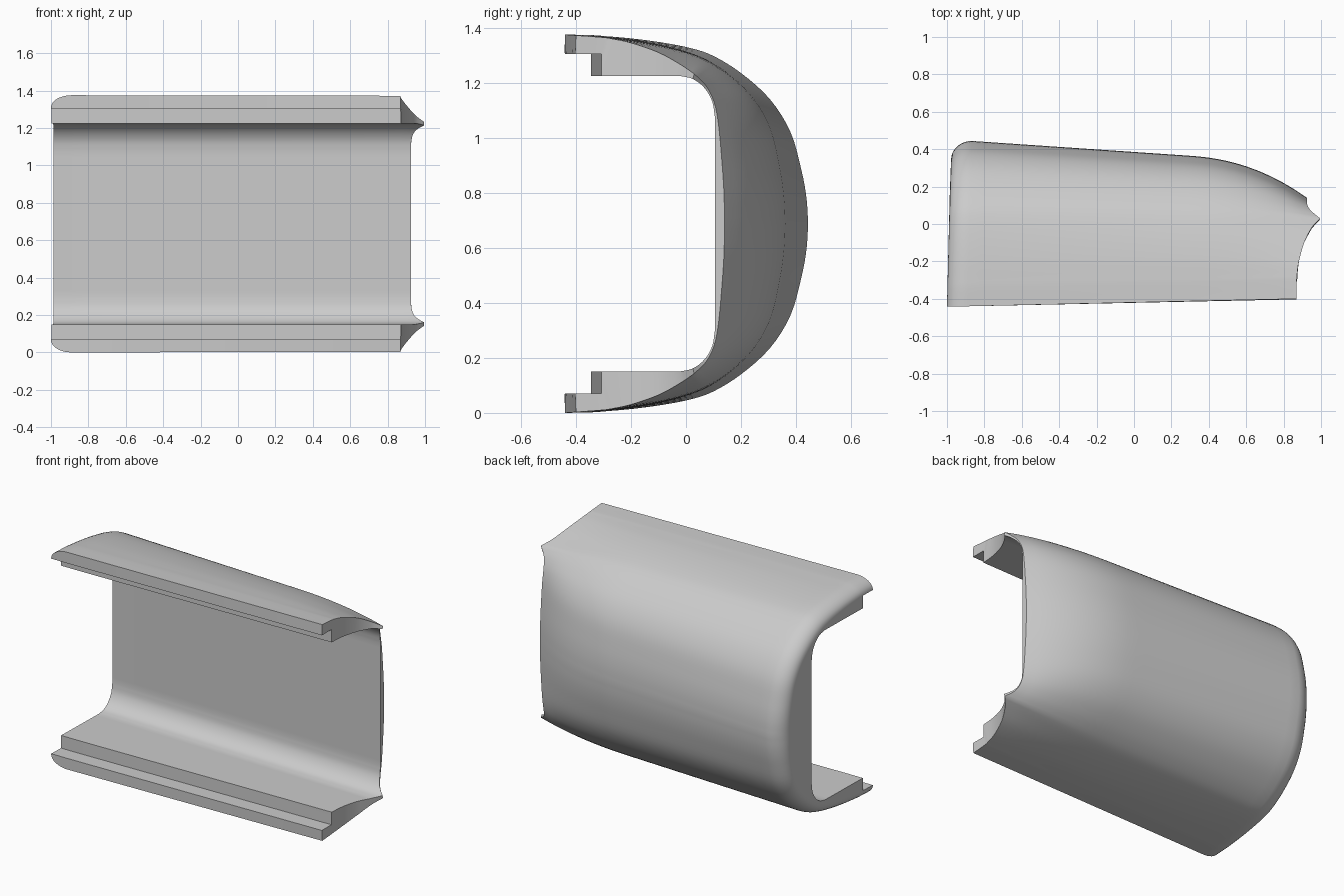
import bpy
import math
from mathutils import Vector

cube = bpy.data.objects.get("Cube")
if cube:
    bpy.data.objects.remove(cube)

MID = 0.6875      # height of the mirror plane
STEPS = 4         # samples per profile segment
ROUND = 0.11      # length of the rounded end


def spline(points, breaks=()):
    """Smooth curve through the points, with corners at the breaks."""
    pts = [Vector(p) for p in points]
    last = len(pts) - 1
    out = []
    for i in range(last):
        a, b = pts[i], pts[i + 1]
        p = pts[i - 1] if i > 0 and i not in breaks else a * 2 - b
        n = pts[i + 2] if i + 1 < last and i + 1 not in breaks else b * 2 - a
        for s in range(STEPS):
            t = s / STEPS
            m0, m1 = (b - p) / 2, (n - a) / 2
            out.append(a * (2*t**3 - 3*t**2 + 1) + m0 * (t**3 - 2*t**2 + t)
                       + b * (3*t**2 - 2*t**3) + m1 * (t**3 - t**2))
    return out + [pts[last]]


def inner_profile(shift, wall):
    """Lip underside, step, channel, fillet and back wall as (y, z)."""
    lip, step = -0.44 + shift, -0.345 + shift
    pts = [(lip, 1.305), (step, 1.305), (step, 1.225), (-0.2, 1.225), (-0.1, 1.225)]
    for k in range(5):
        a = math.pi / 8 * k
        pts.append((wall - 0.13 + 0.13 * math.sin(a), 1.075 + 0.15 * math.cos(a)))
    pts += [(wall, 0.95), (wall, 0.8), (wall, MID)]
    return spline(pts, (1, 2, 3, 4, 5, 9, 10, 11))


# Outer half section at the full end (y, z), from lip to middle of the back
full = spline([(-0.44, 1.375), (-0.345, 1.373), (-0.29, 1.369), (-0.19, 1.36),
               (-0.08, 1.345), (0.02, 1.325), (0.1, 1.297), (0.2, 1.235),
               (0.305, 1.14), (0.38, 1.02), (0.42, 0.88), (0.438, 0.78), (0.444, MID)])
# Outer rim at the tapered end (y, z, x), with a pointed tip
rim = spline([(-0.4, 1.372, 0.87), (-0.305, 1.365, 0.87), (-0.27, 1.36, 0.872),
              (-0.2, 1.345, 0.882), (-0.1, 1.31, 0.91), (-0.02, 1.266, 0.95),
              (0.03, 1.232, 0.995), (0.072, 1.19, 0.945), (0.102, 1.13, 0.927),
              (0.118, 1.05, 0.925), (0.13, 0.92, 0.925), (0.138, 0.8, 0.925),
              (0.14, MID, 0.925)], (6,))
inner_a = inner_profile(0, 0.15)
inner_b = inner_profile(0.037, 0.105)
count = len(full)


def inset_normal(i):
    """Unit inward direction of the full section."""
    if i == count - 1:
        return Vector((-1, 0))
    d = (full[i + 1] - full[max(i - 1, 0)]).normalized()
    return Vector((d.y, -d.x))


# Stations along the length: (offset from the rounded end, fraction, inset)
stations = []
for k in range(9):
    a = math.pi / 2 * k / 8
    stations.append((ROUND * (1 - math.cos(a)), 0.0, 1 - math.sin(a)))
stations += [(ROUND, k / 28, 0.0) for k in range(1, 29)]


def ring(offset, t, inset):
    outer, inner = [], []
    x_mid = -0.87 + 1.795 * t
    bend = 0.4 * t + 0.6 * max(0, (x_mid - 0.3) / 0.625) ** 2.2
    for i in range(count):
        u = i / STEPS
        w = t + (bend - t) * min(1, u / 3)
        flat = Vector((rim[i].x, rim[i].y))
        p = full[i].lerp(flat, w) + inset_normal(i) * inset * (0.066 + 0.034 * (u / 12) ** 2)
        q = inner_a[i].lerp(inner_b[i], t)
        for r, base, row in ((p, full[i], outer), (q, inner_a[i], inner)):
            start = -1 + 0.025 * (base.x + 0.44) + offset
            x = start + (rim[i].z - start) * t
            row.append((x, r.x, r.y - MID))
    return outer[::-1] + inner


# Skin of the half shell, then both end faces
verts, faces = [], []
size = 2 * count
for s in stations:
    verts += ring(*s)
for j in range(len(stations) - 1):
    for k in range(size - 1):
        a = j * size + k
        faces.append((a, a + 1, a + 1 + size, a + size))
end = (len(stations) - 1) * size
for k in range(count - 1):
    quad = (k, k + 1, size - 2 - k, size - 1 - k)
    faces.append(quad[::-1])
    faces.append(tuple(end + v for v in quad))

mesh = bpy.data.meshes.new("curved_shell")
mesh.from_pydata(verts, [], faces)
shell = bpy.data.objects.new("curved_shell", mesh)
shell.location.z = MID
bpy.context.collection.objects.link(shell)

grey = bpy.data.materials.new("light_grey")
grey.use_nodes = True
colour = (0.6, 0.6, 0.6, 1)
grey.diffuse_color = colour
grey.node_tree.nodes["Principled BSDF"].inputs["Base Color"].default_value = colour
mesh.materials.append(grey)

bpy.ops.object.select_all(action="DESELECT")
shell.select_set(True)
bpy.context.view_layer.objects.active = shell
bpy.ops.object.shade_smooth_by_angle(angle=math.radians(35))

# Lower half
mirror = shell.modifiers.new("lower_half", "MIRROR")
mirror.use_axis = (False, False, True)
mirror.use_clip = True
mirror.merge_threshold = 0.0005
